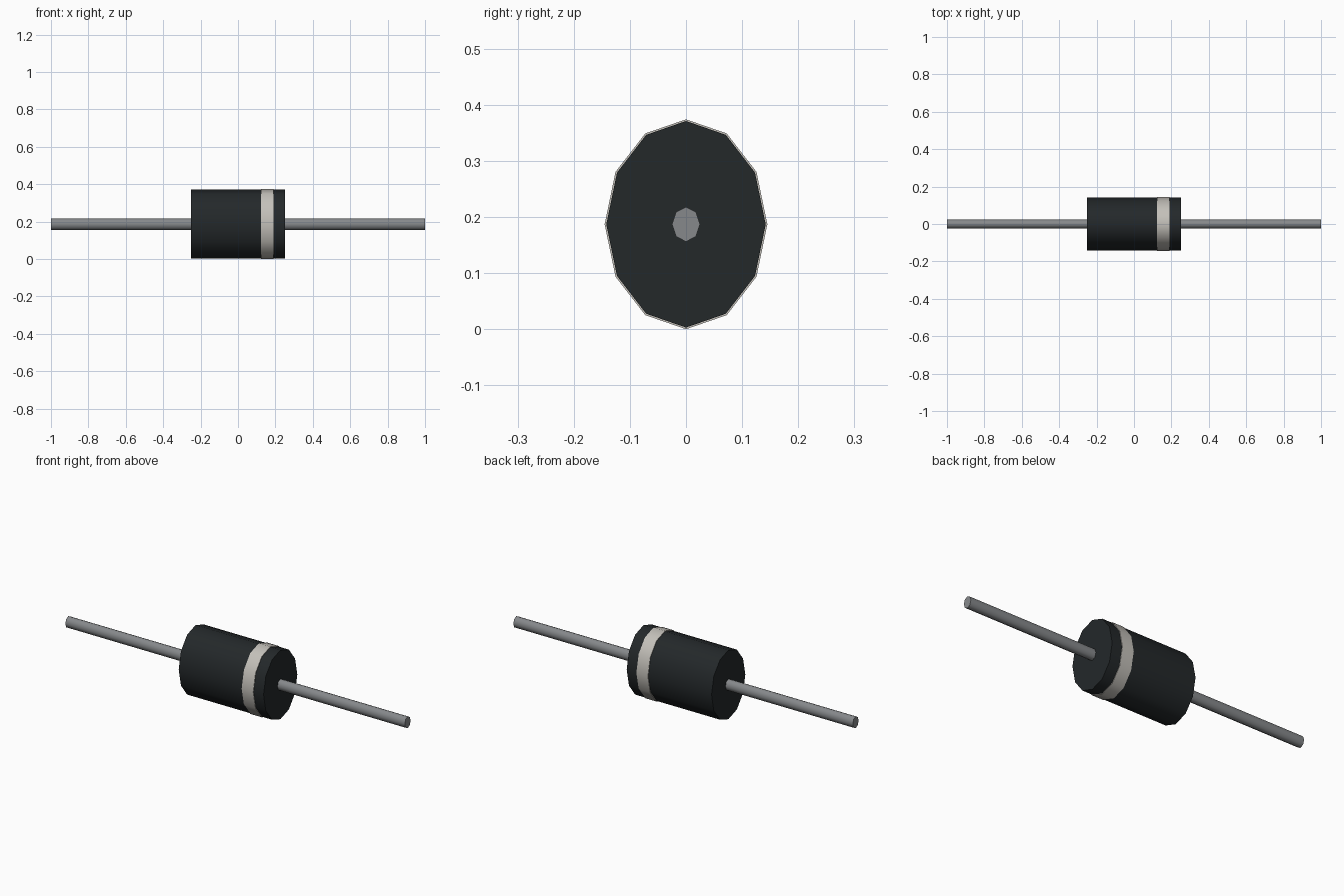
import bpy, math

if "Cube" in bpy.data.objects:
    bpy.data.objects.remove(bpy.data.objects["Cube"])

CENTRE_Z = 0.187


def material(name, rgb):
    m = bpy.data.materials.new(name)
    m.diffuse_color = (*rgb, 1)
    m.use_nodes = True
    m.node_tree.nodes["Principled BSDF"].inputs["Base Color"].default_value = m.diffuse_color
    return m


def x_cylinder(name, sides, x0, x1, ry, rz, mat):
    """Oval cylinder along x, with a vertex at the very top."""
    pts = [(ry * math.sin(2 * math.pi * i / sides),
            rz * math.cos(2 * math.pi * i / sides)) for i in range(sides)]
    verts = [(x, y, z) for x in (x0, x1) for y, z in pts]
    faces = [(i, i + sides, (i + 1) % sides + sides, (i + 1) % sides)
             for i in range(sides)]
    faces += [tuple(range(sides)), tuple(reversed(range(sides, 2 * sides)))]
    # flip winding so that normals point outwards
    faces = [tuple(reversed(f)) for f in faces]
    mesh = bpy.data.meshes.new(name)
    mesh.from_pydata(verts, [], faces)
    mesh.materials.append(mat)
    ob = bpy.data.objects.new(name, mesh)
    ob.location.z = CENTRE_Z
    bpy.context.collection.objects.link(ob)
    # smooth sides, sharp end caps
    bpy.ops.object.select_all(action='DESELECT')
    ob.select_set(True)
    bpy.context.view_layer.objects.active = ob
    bpy.ops.object.shade_smooth_by_angle(angle=math.radians(60))
    return ob


black = material("black_plastic", (0.017, 0.021, 0.023))
silver = material("band_paint", (0.55, 0.53, 0.49))
metal = material("lead_metal", (0.24, 0.25, 0.26))

# Moulded body and polarity band
x_cylinder("body", 12, -0.25, 0.25, 0.142, 0.184, black)
x_cylinder("polarity_band", 12, 0.123, 0.191, 0.145, 0.187, silver)

# Wire leads, set slightly into the body
x_cylinder("lead_left", 8, -1.0, -0.24, 0.025, 0.031, metal)
x_cylinder("lead_right", 8, 0.24, 1.0, 0.025, 0.031, metal)
